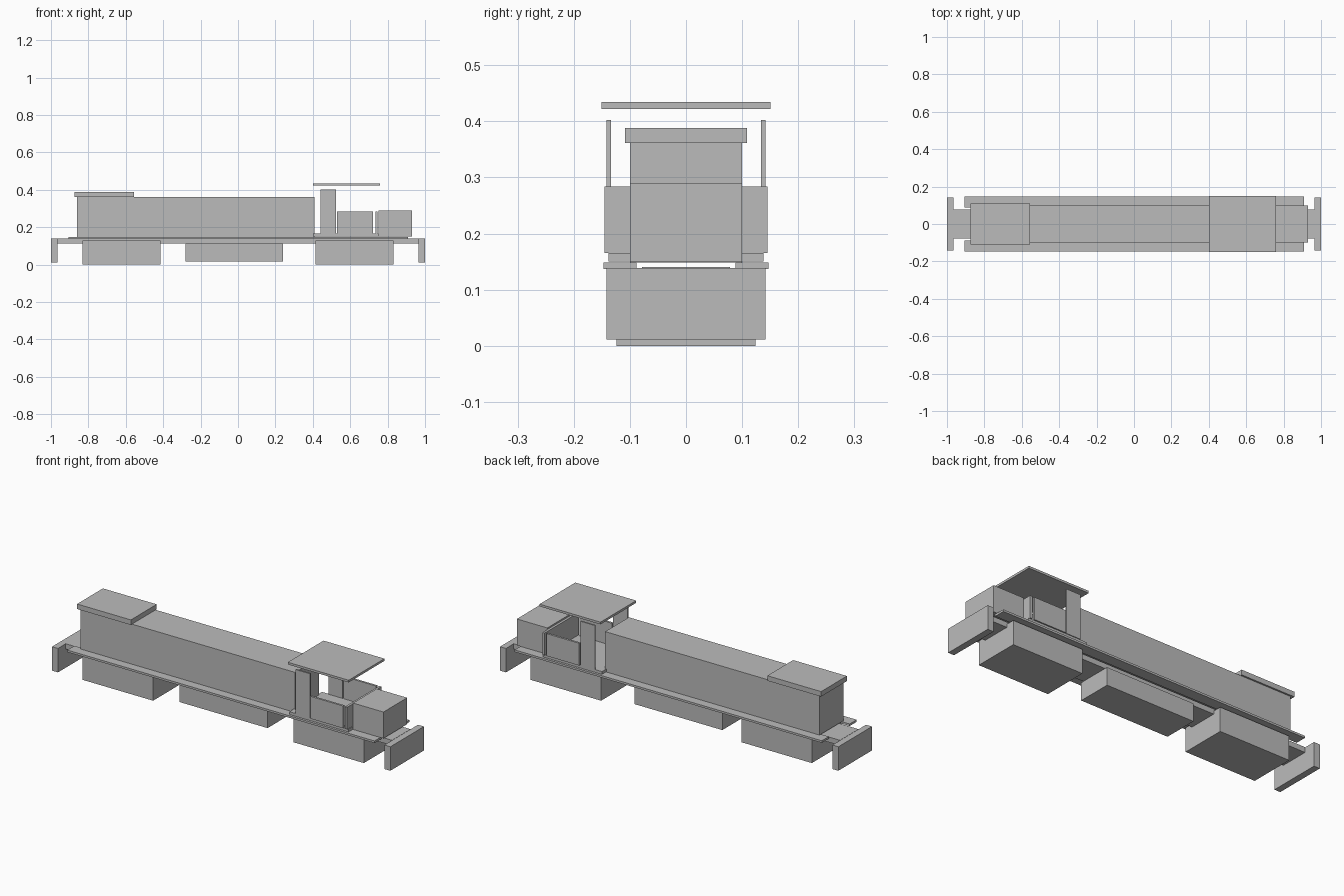
import bpy

if "Cube" in bpy.data.objects:
    bpy.data.objects.remove(bpy.data.objects["Cube"])

# single flat grey
grey = bpy.data.materials.new("plain grey")
grey.diffuse_color = (0.5, 0.5, 0.5, 1)
grey.use_nodes = True
grey.node_tree.nodes["Principled BSDF"].inputs["Base Color"].default_value = grey.diffuse_color


def box(name, x, y, z):
    """Axis-aligned box from (min, max) ranges."""
    lo, hi = zip(x, y, z)
    bpy.ops.mesh.primitive_cube_add(size=1, location=[(a + b) / 2 for a, b in zip(lo, hi)])
    ob = bpy.context.object
    ob.name = name
    ob.scale = [b - a for a, b in zip(lo, hi)]
    bpy.ops.object.transform_apply(location=False, rotation=False, scale=True)
    ob.data.materials.append(grey)
    return ob


def sym(w):
    return (-w, w)


# underframe, trucks and tank
box("frame", (-0.965, 0.965), sym(0.078), (0.112, 0.14))
box("fuel_tank", (-0.28, 0.24), sym(0.093), (0.017, 0.112))
for side, s in (("rear", -1), ("front", 1)):
    box(side + "_truck", sorted((s * 0.415, s * 0.831)), sym(0.124), (0, 0.129))
    box(side + "_pilot", sorted((s * 0.965, s * 1.0)), sym(0.142), (0.011, 0.139))

# hoods
box("long_hood", (-0.86, 0.408), sym(0.1), (0.148, 0.362))
box("radiator_cap", (-0.875, -0.557), sym(0.109), (0.361, 0.388))
box("short_hood", (0.75, 0.93), sym(0.1), (0.149, 0.29))

# cab floor, front wall and roof
box("cab_floor", (0.40, 0.75), sym(0.138), (0.15, 0.165))
box("cab_front_wall", (0.734, 0.747), sym(0.145), (0.165, 0.284))
box("cab_roof", (0.40, 0.76), sym(0.151), (0.422, 0.434))

# mirrored walkways and cab sides
for side, s in (("right", -1), ("left", 1)):
    box(side + "_walkway", (-0.906, 0.91), sorted((s * 0.088, s * 0.147)), (0.137, 0.148))
    box(side + "_cab_post", (0.44, 0.525), sorted((s * 0.134, s * 0.142)), (0.165, 0.402))
    box(side + "_cab_panel", (0.53, 0.722), sorted((s * 0.134, s * 0.145)), (0.165, 0.284))
